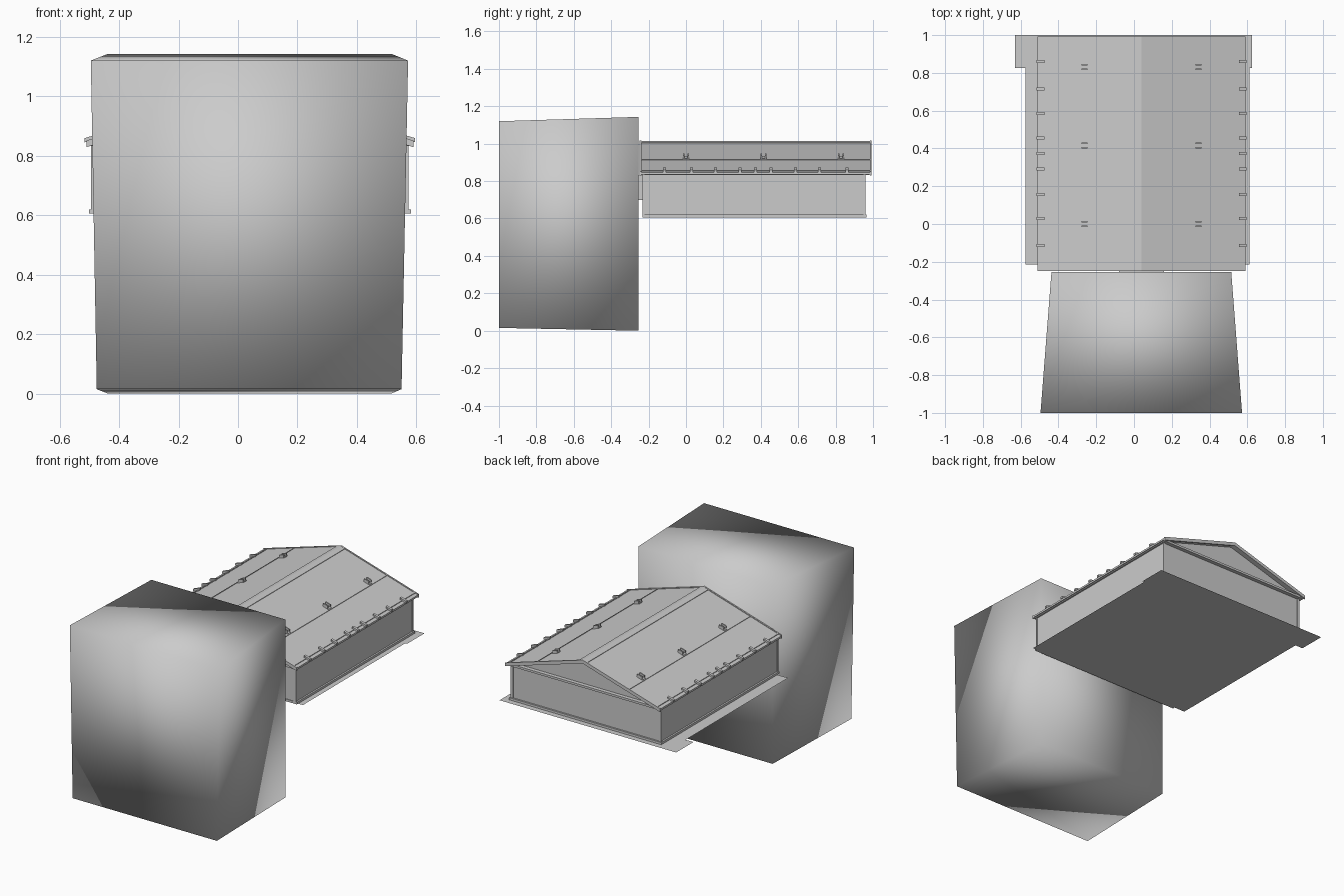
import bpy, bmesh, math
from mathutils import Vector

cube = bpy.data.objects.get("Cube")
if cube:
    bpy.data.objects.remove(cube, do_unlink=True)

grey = bpy.data.materials.new("plain_grey")
grey.use_nodes = True
tone = (0.6, 0.6, 0.6, 1)
grey.diffuse_color = tone
grey.node_tree.nodes["Principled BSDF"].inputs["Base Color"].default_value = tone

MID = 0.04                    # centre line of the hall
FRONT, BACK = -0.245, 0.99    # roof ends
RIDGE, SLOPE, REACH = 1.012, 0.3, 0.55


def add(name, verts, faces, smooth=False):
    mesh = bpy.data.meshes.new(name)
    mesh.from_pydata(verts, [], faces)
    bm = bmesh.new()
    bm.from_mesh(mesh)
    bmesh.ops.recalc_face_normals(bm, faces=bm.faces)
    bm.to_mesh(mesh)
    bm.free()
    for p in mesh.polygons:
        p.use_smooth = smooth
    mesh.materials.append(grey)
    ob = bpy.data.objects.new(name, mesh)
    bpy.context.collection.objects.link(ob)
    return ob


def extrude(name, profile, y0, y1, smooth=False, end=None):
    """Sweep an x-z profile from y0 to y1, ending on another profile if given."""
    n = len(profile)
    verts = [(x, y0, z) for x, z in profile] + [(x, y1, z) for x, z in end or profile]
    faces = [tuple(range(n)), tuple(range(n, 2 * n))]
    faces += [(i, (i + 1) % n, n + (i + 1) % n, n + i) for i in range(n)]
    return add(name, verts, faces, smooth)


def box(name, x0, x1, y0, y1, z0, z1):
    return extrude(name, [(x0, z0), (x1, z0), (x1, z1), (x0, z1)], y0, y1)


def roof_z(offset):
    return RIDGE - SLOPE * offset


def slope_strip(name, side, a, b, lift, y0, y1, sink=0.0):
    """Strip lying on one roof slope between two distances from the ridge."""
    pts = [(a, lift), (b, lift), (b, -sink), (a, -sink)]
    return extrude(name, [(MID + side * d, roof_z(d) + h) for d, h in pts], y0, y1)


# Front block, tapering to the rear, with soft normals across its corners
extrude("front_block",
        [(-0.475, 0.015), (0.55, 0.015), (0.572, 1.12), (-0.495, 1.12)], -1, -0.255, True,
        [(-0.437, 0), (0.515, 0), (0.515, 1.143), (-0.437, 1.143)])

# Ground sheet under the hall, wider at the back
sheet = [(-0.575, -0.215), (0.612, -0.215), (0.612, 0.825), (0.625, 0.825),
         (0.625, 1), (-0.63, 1), (-0.63, 0.825), (-0.575, 0.825)]
add("ground_sheet", [(x, y, 0.604) for x, y in sheet], [tuple(range(len(sheet)))])

# Hall body with plinth, corner posts, cornice and entrance panel
box("hall_walls", MID - 0.53, MID + 0.53, -0.228, 0.955, 0.606, 0.84)
box("plinth", MID - 0.541, MID + 0.541, -0.232, 0.966, 0.606, 0.62)
box("entrance_panel", MID - 0.12, MID + 0.12, -0.254, -0.228, 0.7, 0.83)
box("cornice", MID - 0.54, MID + 0.54, FRONT + 0.005, BACK - 0.01, 0.832, 0.846)
for side in (-1, 1):
    for y in (-0.228, 0.955):
        x = MID + side * 0.526
        box("corner_post", x - 0.008, x + 0.008, y - 0.005, y + 0.005, 0.62, 0.832)

# Gable fields, set back from the roof edges
extrude("gable_fields", [(MID - 0.53, 0.84), (MID + 0.53, 0.84), (MID, RIDGE - 0.008)],
        -0.228, 0.955)

# Roof shell with edge mouldings, ridge cap and eave gutters
shell = [(MID, RIDGE)]
for d in (REACH, -REACH):
    edge = [(MID + d, roof_z(REACH)), (MID + d, roof_z(REACH) - 0.012)]
    shell += edge if d > 0 else [(MID, RIDGE - 0.013)] + edge[::-1]
extrude("roof", shell, FRONT, BACK)
for side in (-1, 1):
    slope_strip("ridge_cap", side, 0, 0.03, 0.003, FRONT, BACK)
    slope_strip("eave_gutter", side, REACH - 0.03, REACH - 0.02, 0.004, FRONT, BACK)
    slope_strip("roof_lap", side, 0.325, 0.331, 0.003, FRONT, BACK)
    for y in (FRONT - 0.003, BACK - 0.006):
        slope_strip("rake_moulding", side, 0, REACH, 0.004, y, y + 0.009, 0.018)

# Small clasps along the eaves
for side in (-1, 1):
    for y in (-0.115, 0.03, 0.157, 0.29, 0.372, 0.455, 0.585, 0.715, 0.86):
        slope_strip("eave_clasp", side, REACH - 0.035, REACH + 0.006, 0.014,
                    y - 0.008, y + 0.008)

# Forked brackets on the slopes
for side in (-1, 1):
    for y in (0, 0.415, 0.83):
        slope_strip("bracket_foot", side, 0.28, 0.325, 0.005, y - 0.015, y + 0.015)
        for way in (-1, 1):
            slope_strip("bracket_arm", side, 0.285, 0.318, 0.02,
                        y + way * 0.012 - 0.004, y + way * 0.012 + 0.004)
